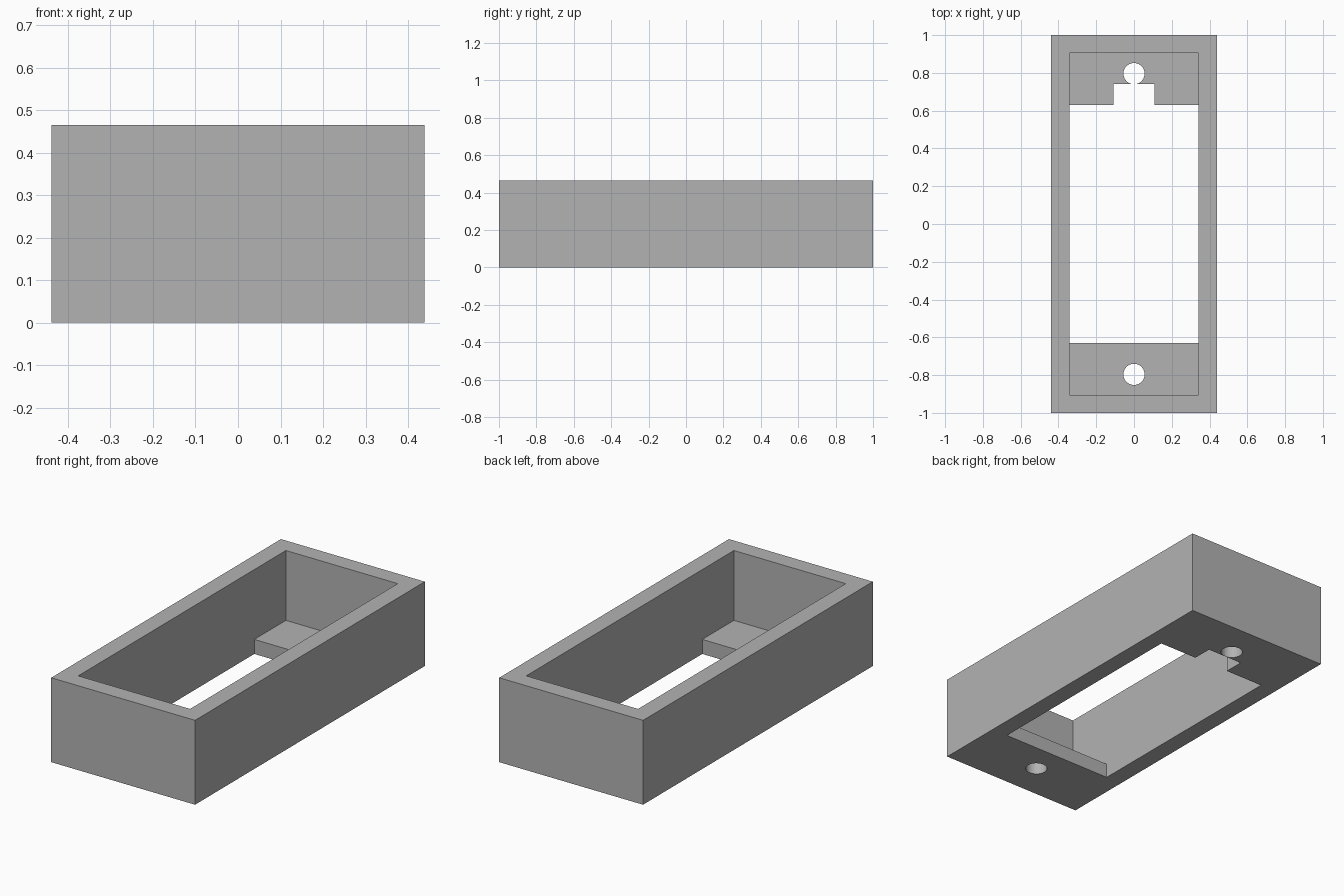
import bpy
import bmesh
import math

cube = bpy.data.objects.get("Cube")
if cube:
    bpy.data.objects.remove(cube, do_unlink=True)

# Main dimensions
HALF_W, HALF_L, HEIGHT = 0.4385, 1.0, 0.465
IN_W, IN_L, FLOOR = 0.341, 0.904, 0.08
OPEN_L = 0.629
NOTCH_W, NOTCH_Y = 0.108, 0.74
HOLE_Y, HOLE_R = 0.796, 0.056

grey = bpy.data.materials.new("plain grey")
grey.use_nodes = True
colour = (0.45, 0.45, 0.45, 1)
grey.diffuse_color = colour
grey.node_tree.nodes["Principled BSDF"].inputs["Base Color"].default_value = colour


def prism(name, outline, z0, z1):
    """Closed solid made by raising a flat outline from z0 to z1."""
    bm = bmesh.new()
    base = bm.faces.new([bm.verts.new((x, y, z0)) for x, y in outline])
    raised = bmesh.ops.extrude_face_region(bm, geom=[base])["geom"]
    verts = [v for v in raised if isinstance(v, bmesh.types.BMVert)]
    bmesh.ops.translate(bm, verts=verts, vec=(0, 0, z1 - z0))
    bmesh.ops.recalc_face_normals(bm, faces=bm.faces)
    mesh = bpy.data.meshes.new(name)
    bm.to_mesh(mesh)
    bm.free()
    mesh.materials.append(grey)
    obj = bpy.data.objects.new(name, mesh)
    bpy.context.collection.objects.link(obj)
    return obj


def rectangle(w, l):
    return [(-w, -l), (w, -l), (w, l), (-w, l)]


def circle(y, r, n=48):
    return [(r * math.cos(math.tau * i / n), y + r * math.sin(math.tau * i / n))
            for i in range(n)]


def cut(body, cutter):
    cutter.hide_render = True
    mod = body.modifiers.new("cut", "BOOLEAN")
    mod.operation, mod.solver, mod.object = "DIFFERENCE", "EXACT", cutter
    bpy.context.view_layer.objects.active = body
    bpy.ops.object.modifier_apply(modifier=mod.name)
    bpy.data.objects.remove(cutter, do_unlink=True)


# Outer block, hollowed from above to leave a thin floor
housing = prism("housing", rectangle(HALF_W, HALF_L), 0, HEIGHT)
cut(housing, prism("pocket_cutter", rectangle(IN_W, IN_L), FLOOR, HEIGHT + 0.1))

# Floor opening with a notch at the back, leaving a ledge at each end
opening = [(-IN_W, -OPEN_L), (IN_W, -OPEN_L), (IN_W, OPEN_L),
           (NOTCH_W, OPEN_L), (NOTCH_W, NOTCH_Y),
           (-NOTCH_W, NOTCH_Y), (-NOTCH_W, OPEN_L), (-IN_W, OPEN_L)]
cut(housing, prism("opening_cutter", opening, -0.1, FLOOR + 0.1))

# Screw hole through each ledge
for side in (-1, 1):
    cut(housing, prism("hole_cutter", circle(side * HOLE_Y, HOLE_R), -0.1, FLOOR + 0.1))

# Smooth hole walls, sharp box edges
bpy.ops.object.select_all(action="DESELECT")
housing.select_set(True)
bpy.context.view_layer.objects.active = housing
bpy.ops.object.shade_smooth_by_angle(angle=math.radians(30))
